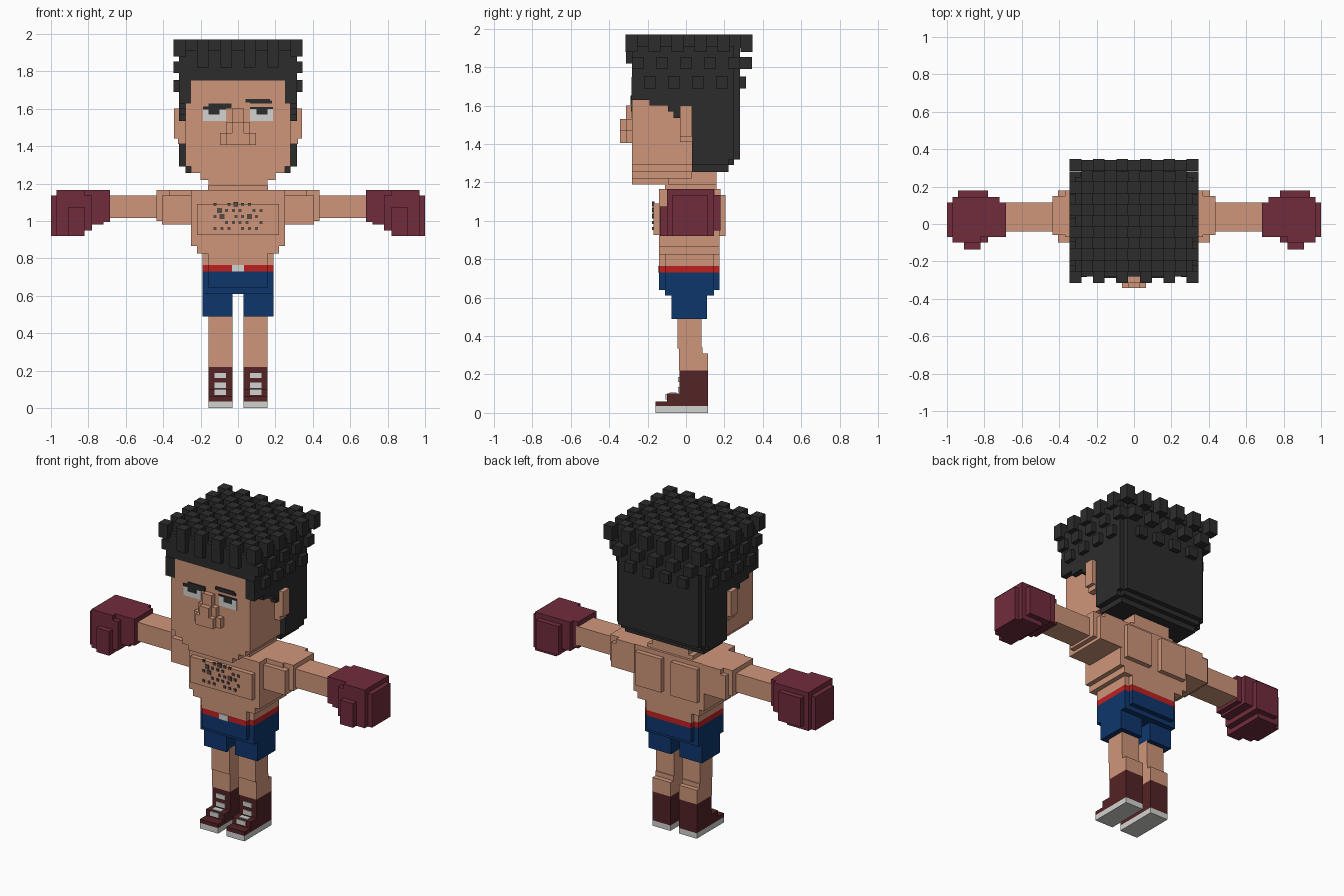
import bpy, bmesh


def material(name, r, g, b):
    lin = [((c / 255 + 0.055) / 1.055) ** 2.4 if c > 10 else c / 255 / 12.92 for c in (r, g, b)]
    m = bpy.data.materials.new(name)
    m.diffuse_color = (*lin, 1)
    return m


SKIN = material("skin", 207, 150, 122)
HAIR = material("black_hair", 44, 44, 44)
GLOVE = material("maroon_leather", 113, 44, 60)
BLUE = material("blue_cloth", 14, 54, 108)
RED = material("red_band", 190, 32, 32)
WHITE = material("off_white", 210, 210, 208)
SHOE = material("brown_leather", 84, 35, 37)
GREY = material("chest_hair_grey", 88, 74, 68)


def part(name, mat, boxes, mirror=False):
    """Blocky part from boxes (x0, x1, y0, y1, z0, z1), optionally mirrored in x."""
    bm = bmesh.new()
    if mirror:
        boxes = boxes + [(-b[1], -b[0], *b[2:]) for b in boxes]
    for x0, x1, y0, y1, z0, z1 in boxes:
        geo = bmesh.ops.create_cube(bm, size=1)
        for v in geo["verts"]:
            v.co = ((x0 + x1) / 2 + v.co.x * (x1 - x0),
                    (y0 + y1) / 2 + v.co.y * (y1 - y0),
                    (z0 + z1) / 2 + v.co.z * (z1 - z0))
    me = bpy.data.meshes.new(name)
    bm.to_mesh(me)
    bm.free()
    me.materials.append(mat)
    ob = bpy.data.objects.new(name, me)
    bpy.context.collection.objects.link(ob)
    return ob


# Shoes: soles, stepped uppers, laces
part("shoe_soles", WHITE, [(.03, .157, -.16, .115, 0, .035)], True)
part("shoes", SHOE, [
    (.03, .157, -.16, -.10, .035, .06),
    (.03, .157, -.10, -.035, .035, .10),
    (.03, .157, -.035, .115, .035, .22)], True)
part("laces", WHITE, [
    (.063, .126, -.041, -.03, .16, .188),
    (.063, .126, -.041, -.03, .106, .135),
    (.063, .126, -.106, -.09, .07, .098),
    (.063, .126, -.085, -.05, .09, .105)], True)

# Legs with calves
part("legs", SKIN, [
    (.03, .157, -.045, .08, .335, .50),
    (.03, .157, -.037, .085, .22, .34),
    (.03, .157, .08, .115, .22, .31)], True)

# Shorts
part("shorts_legs", BLUE, [
    (.03, .19, -.075, .11, .49, .62),
    (.03, .19, -.105, .14, .61, .66)], True)
part("shorts", BLUE, [
    (-.19, .19, -.11, .145, .61, .73),
    (-.157, .157, -.14, .175, .64, .73)])
part("waistband", RED, [
    (-.19, .19, -.11, .145, .73, .765),
    (-.157, .157, -.14, .175, .73, .765)])
part("waistband_buckle", WHITE, [(-.032, .032, -.146, -.13, .73, .765)])

# Torso tapering to the waist, with chest and back muscles
part("torso", SKIN, [
    (-.16, .16, -.14, .175, .765, .83),
    (-.19, .19, -.11, .145, .765, .83),
    (-.22, .22, -.14, .175, .825, .87),
    (-.25, .25, -.14, .175, .865, 1.165),
    (-.16, .16, -.11, .16, 1.16, 1.19)])
part("pectorals", SKIN, [(.0, .22, -.17, -.13, .925, 1.09)], True)
part("back_muscles", SKIN, [(.035, .22, .17, .205, .92, 1.135)], True)
part("neck", SKIN, [(-.13, .13, -.10, .16, 1.18, 1.30)])

# Chest hair tufts in a staggered pattern
tufts = []
for row in range(5):
    z = .96 + row * .032
    for col in range(-3, 4):
        x = col * .037 + (.012 if row % 2 else -.012)
        if abs(x) < .125 and (row + 2 * col) % 5 != 0:
            s = .013 if (row + col) % 4 == 0 and row > 1 else .008
            tufts.append((x - s, x + s, -.176, -.165, z - s, z + s))
part("chest_hair", GREY, tufts)

# Arms
part("shoulders", SKIN, [
    (.24, .435, -.06, .15, 1.0, 1.165),
    (.24, .405, -.10, .18, .98, 1.135),
    (.24, .37, -.07, .18, .98, 1.165)], True)
part("forearms", SKIN, [(.43, .70, -.04, .115, 1.015, 1.135)], True)

# Boxing gloves: cuff, rounded fist, thumb
part("gloves", GLOVE, [
    (.685, .83, -.07, .115, .995, 1.165),
    (.72, .97, -.07, .145, .98, 1.165),
    (.78, .94, -.10, .18, .95, 1.135),
    (.82, .97, -.10, .145, .92, 1.165),
    (.82, 1.0, -.07, .115, .92, 1.135),
    (.82, .91, -.135, -.09, .92, 1.075)], True)

# Head: face with stepped jaw
part("face", SKIN, [
    (-.28, .28, -.28, .06, 1.29, 1.75),
    (-.25, .25, -.28, .06, 1.255, 1.30),
    (-.20, .20, -.28, .03, 1.22, 1.26),
    (-.157, .157, -.28, -.09, 1.19, 1.23)])
part("nose", SKIN, [
    (-.032, .032, -.312, -.27, 1.405, 1.60),
    (-.095, .095, -.312, -.27, 1.405, 1.47),
    (-.063, .063, -.312, -.27, 1.405, 1.53),
    (-.063, .063, -.343, -.30, 1.405, 1.47),
    (-.032, .032, -.343, -.30, 1.405, 1.53)])
part("ears", SKIN, [
    (.27, .343, -.032, .032, 1.44, 1.60),
    (.27, .32, -.032, .032, 1.41, 1.60)], True)

# Eyes and brows, one brow raised
part("eye_whites", WHITE, [(.063, .188, -.283, -.27, 1.535, 1.605)], True)
part("pupils", HAIR, [(.098, .157, -.286, -.27, 1.568, 1.60)], True)
part("brows", HAIR, [
    (-.188, -.063, -.288, -.27, 1.595, 1.612),
    (-.157, -.035, -.288, -.27, 1.60, 1.628),
    (.04, .17, -.288, -.27, 1.632, 1.652),
    (.063, .182, -.288, -.27, 1.628, 1.643),
    (.063, .188, -.286, -.27, 1.598, 1.608)])

# Hair: cap, back of the head with stepped nape, stepped temples
part("hair_cap", HAIR, [
    (-.315, .315, -.28, .25, 1.75, 1.91),
    (-.285, .285, -.28, .28, 1.75, 1.91)])
part("hair_back", HAIR, [
    (-.315, .315, .032, .25, 1.32, 1.75),
    (-.285, .285, .032, .28, 1.32, 1.75),
    (-.315, .315, .032, .22, 1.29, 1.33),
    (-.285, .285, .032, .25, 1.29, 1.33),
    (-.28, .28, .032, .22, 1.255, 1.30)])
part("hair_temples", HAIR, [
    (.25, .315, -.283, -.19, 1.628, 1.75),
    (.27, .315, -.19, -.095, 1.60, 1.75),
    (.27, .315, -.095, -.065, 1.568, 1.75),
    (.27, .315, -.065, .04, 1.535, 1.75)], True)

# Curls: checkerboard of cubes on top, staggered rows around the sides
S = .0626
curls = []
for i in range(-5, 6):
    for j in range(-5, 6):
        if (i + j) % 2 == 0:
            x, y = i * S, .016 + j * S * .955
            edge = abs(i) == 5 or abs(j) == 5
            curls.append((x - S / 2, x + S / 2, y - S / 2, y + S / 2, 1.88 if edge else 1.90, 1.97))
for row, (z, shift) in enumerate([(1.79, 0), (1.69, -S)]):
    for k in range(-2, 3):
        y = k * 2 * S + shift
        if -.26 < y < .27:
            for sx in (-1, 1):
                x = sx * .313
                curls.append((x - .031, x + .031, y - S / 2, y + S / 2, z, z + S))
        xb = k * 2 * S + shift
        if abs(xb) < .3:
            curls.append((xb - S / 2, xb + S / 2, .25, .343 - .03 * row, z, z + S))
for x in (-.188, -.063, .063, .188):
    curls.append((x - S / 2, x + S / 2, -.312, -.25, 1.82, 1.82 + S))
part("hair_curls", HAIR, curls)
